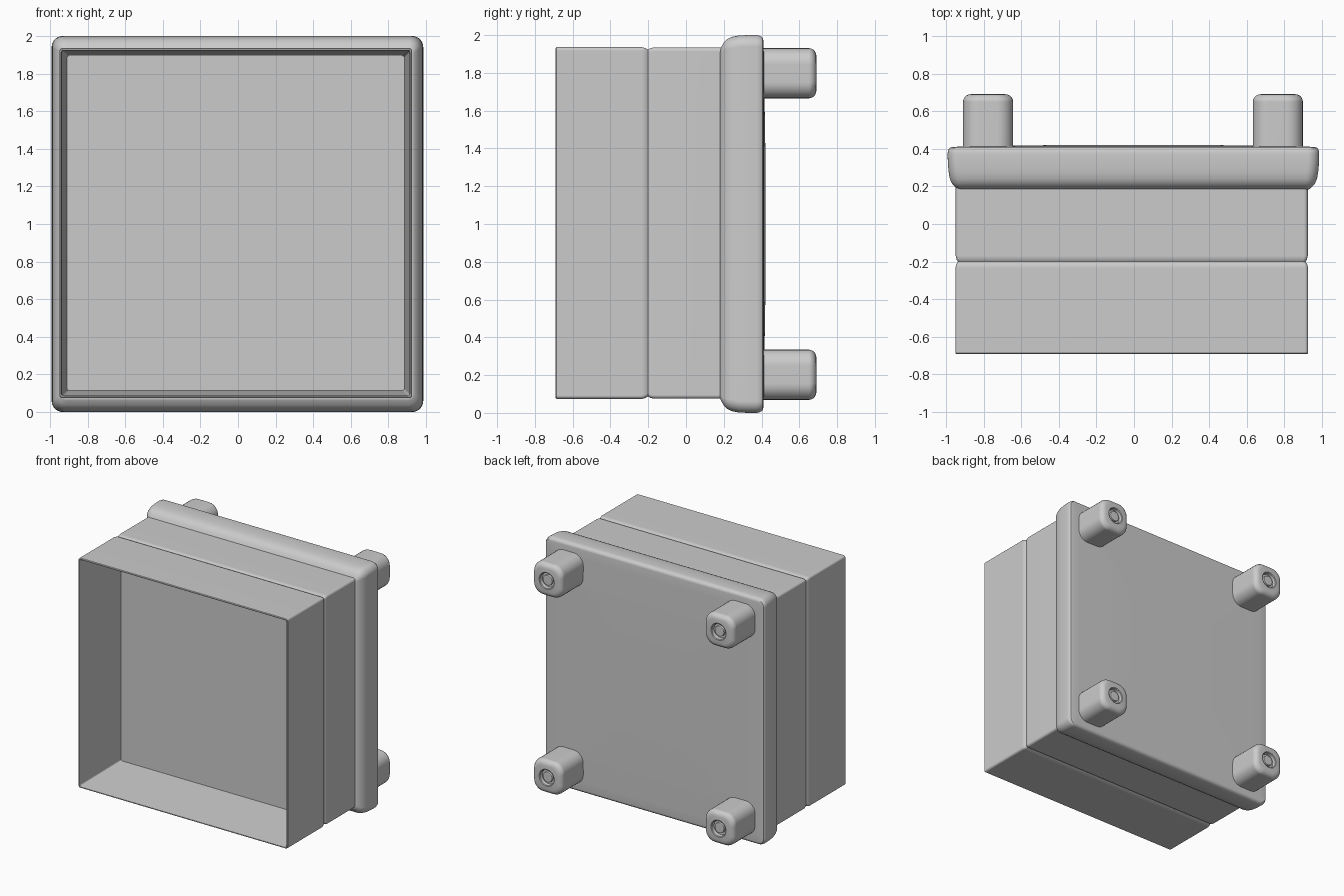
import bpy, bmesh, math

SEG = 7  # segments per rounded corner


def ring(bm, cx, cz, y, hx, hz, r):
    """Rounded rectangle in the XZ plane at depth y."""
    verts = []
    for q, (sx, sz) in enumerate([(1, 1), (-1, 1), (-1, -1), (1, -1)]):
        for i in range(SEG + 1):
            a = math.pi / 2 * (q + i / SEG)
            verts.append(bm.verts.new((cx + sx * (hx - r) + r * math.cos(a), y,
                                       cz + sz * (hz - r) + r * math.sin(a))))
    return verts


def loft(name, cx, cz, sections):
    """Skin a row of (y, half_x, half_z, corner_radius) sections and cap both ends."""
    bm = bmesh.new()
    rings = [ring(bm, cx, cz, *s) for s in sections]
    for a, b in zip(rings, rings[1:]):
        for i in range(len(a)):
            j = (i + 1) % len(a)
            bm.faces.new((a[i], a[j], b[j], b[i]))
    bm.faces.new(rings[0])
    bm.faces.new(rings[-1])
    bmesh.ops.recalc_face_normals(bm, faces=bm.faces)
    mesh = bpy.data.meshes.new(name)
    bm.to_mesh(mesh)
    bm.free()
    ob = bpy.data.objects.new(name, mesh)
    bpy.context.collection.objects.link(ob)
    bpy.ops.object.select_all(action='DESELECT')
    ob.select_set(True)
    bpy.context.view_layer.objects.active = ob
    bpy.ops.object.shade_smooth_by_angle(angle=math.radians(35))
    wn = ob.modifiers.new("weighted_normals", 'WEIGHTED_NORMAL')
    wn.keep_sharp = True
    return ob


# Open front tray: floor, tapered inner walls, thin rim, outer walls, seam
loft("front_tray", -0.012, 1.005, [
    (-0.200, 0.897, 0.890, 0.012),
    (-0.685, 0.925, 0.918, 0.012),
    (-0.690, 0.928, 0.921, 0.012),
    (-0.690, 0.934, 0.927, 0.015),
    (-0.685, 0.938, 0.931, 0.018),
    (-0.235, 0.938, 0.931, 0.018),
    (-0.215, 0.933, 0.926, 0.018),
    (-0.200, 0.924, 0.918, 0.018),
])

# Middle housing between the seam and the flange
loft("housing", -0.012, 1.005, [
    (-0.200, 0.924, 0.918, 0.018),
    (-0.190, 0.931, 0.925, 0.018),
    (-0.170, 0.936, 0.930, 0.020),
    (0.220, 0.936, 0.930, 0.020),
])

# Rounded rear flange with a very slightly domed back
loft("rear_flange", -0.003, 1.0, [
    (0.180, 0.925, 0.924, 0.02),
    (0.188, 0.940, 0.940, 0.03),
    (0.200, 0.952, 0.960, 0.04),
    (0.215, 0.965, 0.977, 0.05),
    (0.240, 0.976, 0.990, 0.06),
    (0.280, 0.983, 0.998, 0.06),
    (0.330, 0.987, 1.000, 0.06),
    (0.375, 0.988, 1.000, 0.06),
    (0.393, 0.985, 0.996, 0.057),
    (0.405, 0.977, 0.987, 0.05),
    (0.410, 0.963, 0.972, 0.04),
    (0.412, 0.900, 0.900, 0.04),
    (0.420, 0.400, 0.400, 0.04),
])

# Four feet with a round recess and centre button in each end
H = 0.133
for side, x in (("left", -0.776), ("right", 0.765)):
    for level, z in (("lower", 0.202), ("upper", 1.798)):
        sections = [(0.38, H, H, 0.085), (0.65, H, H, 0.085)]
        for k in range(1, 6):
            a = math.pi / 2 * k / 5
            inset = 0.04 * (1 - math.cos(a))
            sections.append((0.65 + 0.04 * math.sin(a), H - inset, H - inset, 0.085 - inset / 2))
        for y, r in ((0.692, 0.068), (0.688, 0.062), (0.665, 0.058),
                     (0.665, 0.042), (0.681, 0.040), (0.685, 0.034)):
            sections.append((y, r, r, r * 0.98))
        loft(f"{level}_{side}_foot", x, z, sections)
